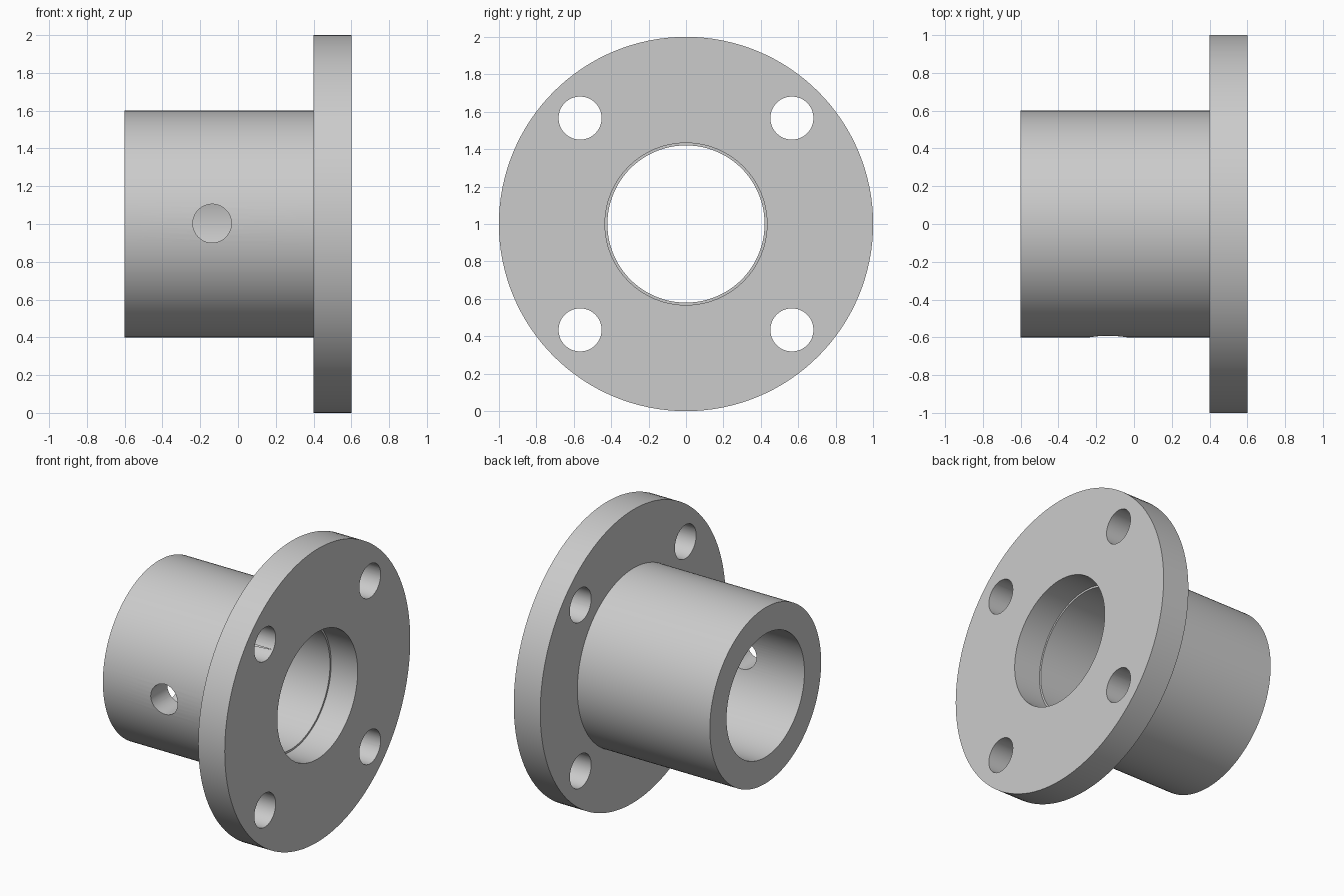
import bpy, bmesh
from math import pi, cos, sin, radians

if "Cube" in bpy.data.objects:
    bpy.data.objects.remove(bpy.data.objects["Cube"])

SEG = 128
AXIS_Z = 1.0


# Bored body: closed (x, radius) profile revolved round the x axis
def revolve(name, profile):
    bm = bmesh.new()
    rings = []
    for i in range(SEG):
        a = 2 * pi * i / SEG
        rings.append([bm.verts.new((x, r * cos(a), AXIS_Z + r * sin(a))) for x, r in profile])
    n = len(profile)
    for i in range(SEG):
        a, b = rings[i], rings[(i + 1) % SEG]
        for j in range(n):
            k = (j + 1) % n
            bm.faces.new((a[j], a[k], b[k], b[j]))
    bmesh.ops.recalc_face_normals(bm, faces=bm.faces)
    mesh = bpy.data.meshes.new(name)
    bm.to_mesh(mesh)
    bm.free()
    obj = bpy.data.objects.new(name, mesh)
    bpy.context.collection.objects.link(obj)
    return obj


# Round hole cut through the body, then the cutter is removed
def drill(body, location, rotation, radius, depth):
    bpy.ops.mesh.primitive_cylinder_add(vertices=64, radius=radius, depth=depth,
                                        location=location, rotation=rotation)
    cutter = bpy.context.object
    cutter.name = "hole_cutter"
    cutter.hide_render = True
    mod = body.modifiers.new("hole", 'BOOLEAN')
    mod.operation = 'DIFFERENCE'
    mod.solver = 'EXACT'
    mod.object = cutter
    bpy.context.view_layer.objects.active = body
    bpy.ops.object.modifier_apply(modifier=mod.name)
    bpy.data.objects.remove(cutter, do_unlink=True)


# Hub and flange, with a slightly wider bore through the flange
body = revolve("flanged_hub", [
    (-0.6, 0.42), (-0.6, 0.6), (0.4, 0.6), (0.4, 1.0),
    (0.6, 1.0), (0.6, 0.433), (0.4, 0.433), (0.4, 0.42)])

# Four bolt holes in the flange
for sy in (-1, 1):
    for sz in (-1, 1):
        drill(body, (0.5, 0.566 * sy, AXIS_Z + 0.566 * sz), (0, pi / 2, 0), 0.115, 0.5)

# Set-screw hole through the front wall of the hub
drill(body, (-0.137, -0.5, AXIS_Z + 0.003), (pi / 2, 0, 0), 0.102, 0.6)

bpy.ops.object.select_all(action='DESELECT')
body.select_set(True)
bpy.context.view_layer.objects.active = body
bpy.ops.object.shade_smooth_by_angle(angle=radians(30))
